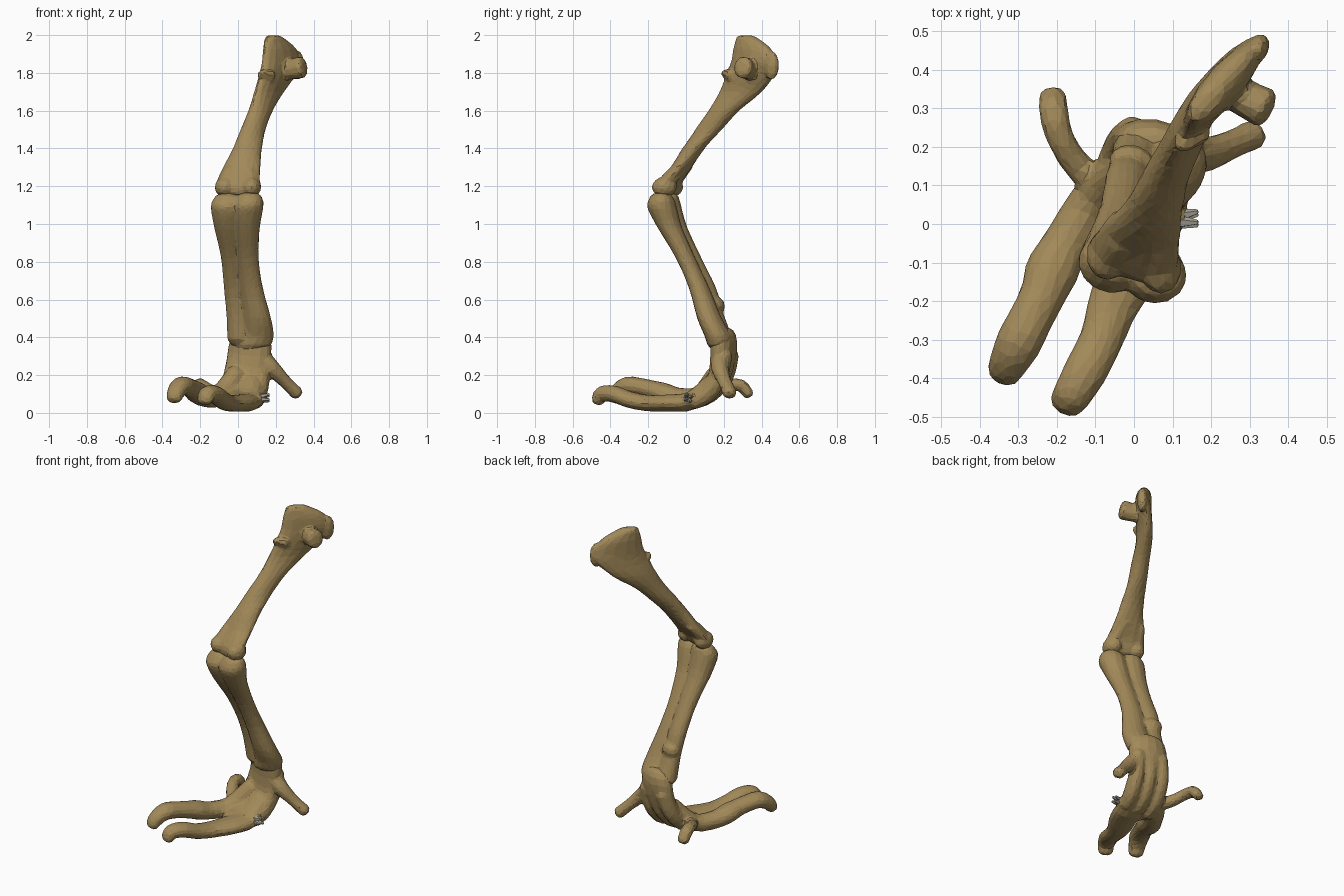
import bpy, bmesh, math
from mathutils import Vector


def material(name, rgb):
    m = bpy.data.materials.new(name)
    m.diffuse_color = (*rgb, 1)
    return m


BONE = material("tan bone", (0.36, 0.25, 0.10))
GREY = material("grey broken bone", (0.40, 0.37, 0.31))


def spline(p0, p1, p2, p3, t):
    return tuple(0.5 * (2 * b + (c - a) * t + (2 * a - 5 * b + 4 * c - d) * t * t
                        + (3 * b - a - 3 * c + d) * t ** 3) for a, b, c, d in zip(p0, p1, p2, p3))


def bone(bm, stations, flat=False, sides=14, steps=3, dome=0.65):
    """Loft of ellipses; station = x, y, z, half width, half depth, width angle.
    flat=True keeps the sections horizontal, otherwise they follow the path."""
    n = len(stations)
    pts = []
    for i in range(n - 1):
        p = [stations[min(max(j, 0), n - 1)] for j in range(i - 1, i + 3)]
        pts += [spline(*p, k / steps) for k in range(steps)]
    pts.append(stations[-1])
    rings = []

    def ring(c, s, k, tan):
        ang = math.radians(s[5])
        u = Vector((math.cos(ang), math.sin(ang), 0))
        if flat:
            v = Vector((-u.y, u.x, 0))
        else:
            u = (u - tan * u.dot(tan)).normalized()
            v = tan.cross(u)
        rings.append([bm.verts.new(c + k * (u * s[3] * math.cos(q) + v * s[4] * math.sin(q)))
                      for q in (2 * math.pi * j / sides for j in range(sides))])

    for i, s in enumerate(pts):
        c = Vector(s[:3])
        tan = (Vector(pts[min(i + 1, len(pts) - 1)][:3]) - Vector(pts[max(i - 1, 0)][:3])).normalized()
        r = min(s[3], s[4]) * dome
        if i == 0:
            ring(c - tan * r, s, 0.45, tan)
            ring(c - tan * r * 0.65, s, 0.8, tan)
        ring(c, s, 1, tan)
        if i == len(pts) - 1:
            ring(c + tan * r * 0.65, s, 0.8, tan)
            ring(c + tan * r, s, 0.45, tan)
    faces = [bm.faces.new((a[j], a[(j + 1) % sides], b[(j + 1) % sides], b[j]))
             for a, b in zip(rings, rings[1:]) for j in range(sides)]
    faces += [bm.faces.new(rings[0]), bm.faces.new(rings[-1])]
    bmesh.ops.recalc_face_normals(bm, faces=faces)


def knob(bm, loc, size, angle=0):
    made = bmesh.ops.create_icosphere(bm, subdivisions=2, radius=1)["verts"]
    c, s = math.cos(math.radians(angle)), math.sin(math.radians(angle))
    for v in made:
        x, y, z = (v.co[i] * size[i] for i in range(3))
        v.co = Vector((loc[0] + x * c - y * s, loc[1] + x * s + y * c, loc[2] + z))


def finish(name, bm, mat, fuse=True):
    me = bpy.data.meshes.new(name)
    bm.to_mesh(me)
    bm.free()
    me.materials.append(mat)
    ob = bpy.data.objects.new(name, me)
    bpy.context.collection.objects.link(ob)
    if fuse:  # melt the pieces into one skin, then reduce it to flat facets
        m = ob.modifiers.new("fuse", 'REMESH')
        m.mode, m.voxel_size = 'VOXEL', 0.010
        m = ob.modifiers.new("soften", 'SMOOTH')
        m.factor, m.iterations = 0.5, 3
        ob.modifiers.new("facets", 'DECIMATE').ratio = 0.10
    return ob


# Upper arm: wide elbow end, slim shaft, flat blade at the shoulder
bm = bmesh.new()
bone(bm, [
    (0.00, -0.10, 1.18, 0.112, 0.045, -18),
    (0.00, -0.085, 1.22, 0.122, 0.052, -18),
    (0.02, -0.025, 1.30, 0.102, 0.055, -10),
    (0.05, 0.04, 1.40, 0.079, 0.060, 10),
    (0.08, 0.12, 1.50, 0.080, 0.057, 50),
    (0.12, 0.20, 1.60, 0.092, 0.052, 58),
    (0.165, 0.29, 1.70, 0.132, 0.046, 58),
    (0.215, 0.345, 1.80, 0.160, 0.046, 54),
    (0.232, 0.36, 1.86, 0.155, 0.048, 50),
    (0.22, 0.35, 1.93, 0.125, 0.046, 50),
    (0.195, 0.325, 1.98, 0.075, 0.036, 50)], flat=True, dome=0.7)
# Shoulder joint stub, side bump and blade corner
bone(bm, [
    (0.23, 0.36, 1.82, 0.045, 0.060, 53),
    (0.28, 0.33, 1.82, 0.048, 0.056, 53),
    (0.34, 0.30, 1.83, 0.054, 0.060, 53)], dome=0.3, sides=10)
bone(bm, [
    (0.17, 0.24, 1.78, 0.03, 0.04, 50),
    (0.12, 0.205, 1.795, 0.020, 0.027, 50)], sides=8, steps=1)
knob(bm, (0.318, 0.452, 1.84), (0.045, 0.03, 0.08), 60)
# Elbow knuckles running up into the shaft
for x, y in ((0.07, -0.115), (-0.07, -0.08)):
    knob(bm, (x, y, 1.195), (0.055, 0.068, 0.055))
    bone(bm, [(x, y - 0.005, 1.205, 0.046, 0.055, 0),
              (x * 0.72 + 0.01, y * 0.4 + 0.015, 1.30, 0.036, 0.055, 0)], steps=1, flat=True)
finish("upper_arm", bm, BONE)

# Forearm: two bones lying side by side
bm = bmesh.new()
bone(bm, [
    (0.055, -0.13, 1.12, 0.082, 0.072, -12),
    (0.05, -0.125, 1.08, 0.085, 0.078, -15),
    (0.045, -0.085, 0.98, 0.072, 0.065, -20),
    (0.052, -0.002, 0.82, 0.059, 0.052, -20),
    (0.07, 0.07, 0.66, 0.064, 0.054, -20),
    (0.10, 0.125, 0.50, 0.078, 0.065, -18),
    (0.10, 0.17, 0.41, 0.092, 0.072, -15),
    (0.075, 0.185, 0.36, 0.105, 0.070, -15)], flat=True)
bone(bm, [
    (-0.058, -0.10, 1.12, 0.083, 0.068, -15),
    (-0.06, -0.10, 1.08, 0.085, 0.078, -18),
    (-0.055, -0.06, 0.98, 0.072, 0.068, -20),
    (-0.035, 0.03, 0.82, 0.056, 0.052, -20),
    (-0.020, 0.11, 0.66, 0.056, 0.050, -20),
    (-0.003, 0.15, 0.52, 0.060, 0.050, -18),
    (0.012, 0.185, 0.39, 0.070, 0.066, -15)], flat=True)
knob(bm, (-0.005, 0.16, 0.565), (0.062, 0.046, 0.05), -15)
finish("forearm", bm, BONE)

# Hand: wrist and curved palm
bm = bmesh.new()
bone(bm, [
    (0.065, 0.20, 0.41, 0.105, 0.062, -16),
    (0.065, 0.20, 0.36, 0.118, 0.068, -16),
    (0.055, 0.195, 0.28, 0.120, 0.062, -16),
    (0.04, 0.17, 0.19, 0.122, 0.052, -10),
    (0.02, 0.11, 0.110, 0.122, 0.045, 0),
    (0.005, 0.04, 0.075, 0.112, 0.042, 0),
    (-0.01, -0.03, 0.06, 0.09, 0.040, 0)])
# Long ridges of the hand bones on the back of the palm
for k in (-1, 0, 1):
    bone(bm, [
        (0.065 + 0.07 * k, 0.21 - 0.018 * k, 0.31, 0.046, 0.055, -16),
        (0.045 + 0.08 * k, 0.185 - 0.015 * k, 0.19, 0.045, 0.053, -10),
        (0.025 + 0.085 * k, 0.115 - 0.008 * k, 0.100, 0.045, 0.050, 0),
        (0.01 + 0.08 * k, 0.04, 0.062, 0.045, 0.046, 0)], sides=10)
# Long finger
bone(bm, [
    (-0.01, 0.16, 0.20, 0.055, 0.055, -10),
    (-0.10, 0.07, 0.09, 0.060, 0.052, -25),
    (-0.17, -0.04, 0.082, 0.060, 0.052, -30),
    (-0.212, -0.12, 0.105, 0.070, 0.055, -30),
    (-0.235, -0.18, 0.122, 0.060, 0.050, -30),
    (-0.265, -0.24, 0.137, 0.058, 0.048, -30),
    (-0.30, -0.31, 0.143, 0.060, 0.049, -30),
    (-0.328, -0.365, 0.110, 0.050, 0.042, -30),
    (-0.337, -0.385, 0.078, 0.045, 0.036, -30)])
# Second finger
bone(bm, [
    (0.07, 0.14, 0.16, 0.070, 0.050, 0),
    (0.05, 0.03, 0.065, 0.082, 0.050, -10),
    (0.01, -0.08, 0.053, 0.085, 0.046, -25),
    (-0.05, -0.20, 0.052, 0.068, 0.044, -28),
    (-0.085, -0.30, 0.070, 0.057, 0.044, -28),
    (-0.125, -0.38, 0.100, 0.057, 0.045, -28),
    (-0.162, -0.445, 0.100, 0.050, 0.042, -28),
    (-0.175, -0.465, 0.065, 0.045, 0.033, -28)])
# Outer finger
bone(bm, [
    (-0.08, 0.09, 0.10, 0.045, 0.040, 50),
    (-0.145, 0.15, 0.115, 0.038, 0.036, 40),
    (-0.19, 0.22, 0.145, 0.036, 0.033, 20),
    (-0.208, 0.29, 0.145, 0.039, 0.034, 10),
    (-0.21, 0.33, 0.100, 0.037, 0.030, 5)], sides=10)
# Thumb
bone(bm, [
    (0.11, 0.19, 0.29, 0.055, 0.065, 100),
    (0.18, 0.18, 0.235, 0.048, 0.046, 115),
    (0.25, 0.205, 0.165, 0.038, 0.034, 120),
    (0.31, 0.232, 0.105, 0.040, 0.036, 120)], sides=10)
# Broken finger stub
bone(bm, [
    (0.07, 0.03, 0.075, 0.045, 0.035, 90),
    (0.130, 0.012, 0.075, 0.032, 0.027, 90)], sides=8, steps=1, dome=0.2)
finish("hand", bm, BONE)

# Grey splinters on the broken stub
bm = bmesh.new()
for i in range(4):
    a = i * math.pi / 2 + 0.5
    dy, dz = 0.02 * math.cos(a), 0.02 * math.sin(a)
    bone(bm, [
        (0.12, 0.012 + dy * 0.6, 0.078 + dz * 0.6, 0.017, 0.015, 90),
        (0.162, 0.014 + dy, 0.08 + dz, 0.007, 0.007, 90)], sides=5, steps=1)
finish("broken_splinters", bm, GREY, fuse=False)
